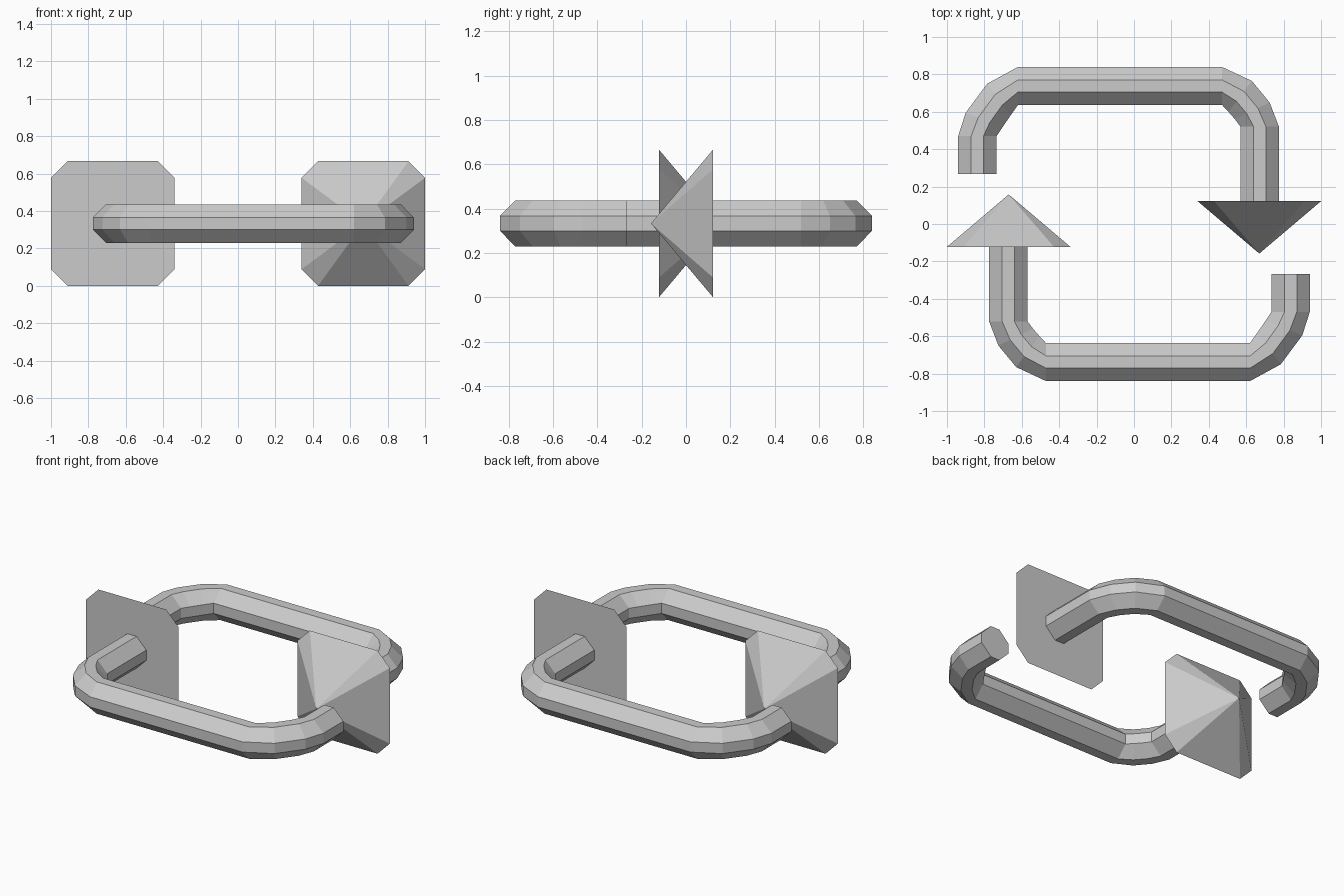
import bpy, bmesh, math
from mathutils import Vector, Matrix

if "Cube" in bpy.data.objects:
    bpy.data.objects.remove(bpy.data.objects["Cube"])

MID = 0.333            # height of the arrow centre line
HALF, FLAT = 0.103, 0.033   # shaft half thickness and half flat width

grey = bpy.data.materials.new("grey")
grey.diffuse_color = (0.6, 0.6, 0.6, 1)
grey.use_nodes = True
grey.node_tree.nodes["Principled BSDF"].inputs["Base Color"].default_value = grey.diffuse_color

# chamfered square section: (across, up), each as a signed offset
SECTION = [(HALF, -FLAT), (HALF, FLAT), (FLAT, HALF), (-FLAT, HALF),
           (-HALF, FLAT), (-HALF, -FLAT), (-FLAT, -HALF), (FLAT, -HALF)]

# shaft stations: outer x, y then inner x, y
STATIONS = [(-0.775, -0.122, -0.57, -0.122), (-0.775, -0.52, -0.57, -0.52),
            (-0.725, -0.65, -0.54, -0.56), (-0.63, -0.765, -0.505, -0.60),
            (-0.47, -0.84, -0.47, -0.637), (0.62, -0.84, 0.62, -0.637),
            (0.785, -0.75, 0.66, -0.58), (0.9, -0.595, 0.705, -0.515),
            (0.94, -0.47, 0.735, -0.47), (0.94, -0.267, 0.735, -0.267)]


def finish(bm, name, turn):
    bmesh.ops.recalc_face_normals(bm, faces=bm.faces)
    bm.transform(Matrix.Rotation(turn, 4, 'Z'))
    mesh = bpy.data.meshes.new(name)
    bm.to_mesh(mesh)
    bm.free()
    mesh.materials.append(grey)
    bpy.context.collection.objects.link(bpy.data.objects.new(name, mesh))


def shaft(name, turn):
    bm = bmesh.new()
    rings = []
    for ox, oy, ix, iy in STATIONS:
        outer, inner = Vector((ox, oy, MID)), Vector((ix, iy, MID))
        mid, across = (outer + inner) / 2, (outer - inner) / (2 * HALF)
        rings.append([bm.verts.new(mid + across * a + Vector((0, 0, u)))
                      for a, u in SECTION])
    for r, s in zip(rings, rings[1:]):
        for i in range(8):
            j = (i + 1) % 8
            bm.faces.new((r[i], r[j], s[j], s[i]))
    bm.faces.new(rings[0])
    bm.faces.new(rings[-1])
    finish(bm, name, turn)


def head(name, turn):
    # pyramid on a square base with clipped corners
    bm = bmesh.new()
    a, b = 0.333, 0.333, 
    w, c = 0.33, 0.242
    base = [bm.verts.new((-0.67 + x * w, -0.122, MID + z * MID))
            for x, z in [(1, -c / w), (1, c / w), (c / w, 1), (-c / w, 1),
                         (-1, c / w), (-1, -c / w), (-c / w, -1), (c / w, -1)]]
    tip = bm.verts.new((-0.67, 0.158, MID))
    bm.faces.new(base)
    for i in range(8):
        bm.faces.new((base[i], base[(i + 1) % 8], tip))
    finish(bm, name, turn)


# two identical arrows chasing each other half a turn apart
for side, turn in (("front", 0), ("back", math.pi)):
    shaft(side + "_arrow_shaft", turn)
    head(side + "_arrow_head", turn)
